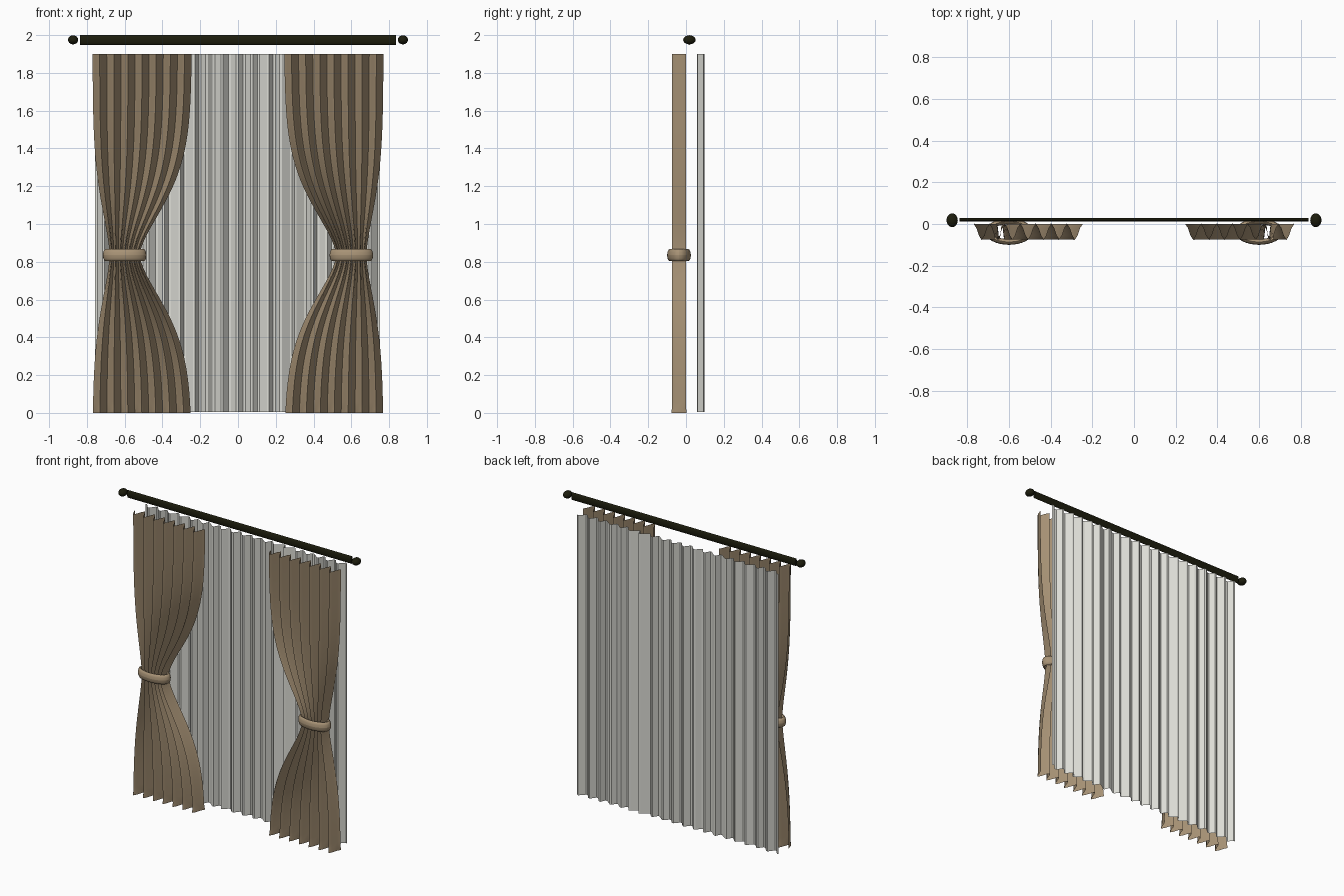
import bpy, math, random
from mathutils import Matrix

cube = bpy.data.objects.get("Cube")
if cube:
    bpy.data.objects.remove(cube)
random.seed(4)


def material(name, rgb):
    m = bpy.data.materials.new(name)
    m.use_nodes = True
    m.diffuse_color = (*rgb, 1)
    m.node_tree.nodes["Principled BSDF"].inputs["Base Color"].default_value = (*rgb, 1)
    return m


brown = material("brown fabric", (0.39, 0.29, 0.18))
white = material("sheer white", (0.72, 0.72, 0.67))
black = material("dark metal", (0.012, 0.012, 0.004))


def sheet(name, rows, mat, smooth=None):
    """Cloth surface through rows of points."""
    n = len(rows[0])
    verts = [p for row in rows for p in row]
    faces = [(r * n + i, r * n + i + 1, (r + 1) * n + i + 1, (r + 1) * n + i)
             for r in range(len(rows) - 1) for i in range(n - 1)]
    mesh = bpy.data.meshes.new(name)
    mesh.from_pydata(verts, [], faces)
    mesh.materials.append(mat)
    ob = bpy.data.objects.new(name, mesh)
    bpy.context.collection.objects.link(ob)
    if smooth:
        finish(ob, None, smooth)
    return ob


def finish(ob, mat, angle=40):
    if mat:
        ob.data.materials.append(mat)
    bpy.ops.object.select_all(action="DESELECT")
    ob.select_set(True)
    bpy.context.view_layer.objects.active = ob
    bpy.ops.object.shade_smooth_by_angle(angle=math.radians(angle))


# Pleated drapes, gathered at the tieback
WAIST, PLEATS, STEPS = 0.835, 7, 6
levels = [0, 0.012, 0.02] + [0.02 + 1.88 * i / 48 for i in range(1, 49)]


def drape(name, side):
    rows = []
    for z in levels:
        pinch = math.exp(-(abs(z - WAIST) / 0.36) ** 1.6)
        inner = 0.245 + 0.275 * pinch
        outer = 0.77 - 0.09 * pinch
        flare = 1.1 if z < 0.015 else 1
        row = []
        for i in range(PLEATS * STEPS + 1):
            t = i / (PLEATS * STEPS)
            wave = math.cos(math.tau * t * PLEATS)
            x = inner + (outer - inner) * t
            row.append((side * x, -0.037 + 0.037 * flare * wave, z))
        rows.append(row)
    return sheet(name, rows, brown, 35)


# Tieback: a soft oval ring around each waist
def tieback(name, side):
    rows = []
    for i in range(33):
        a = math.tau * i / 32
        row = []
        for j in range(13):
            b = math.tau * j / 12
            out = 0.014 * math.cos(b)
            row.append((side * 0.6 + (0.101 + out) * math.cos(a),
                        -0.037 + (0.049 + out) * math.sin(a),
                        WAIST + 0.032 * math.sin(b)))
        rows.append(row)
    sheet(name, rows, brown, 60)


# Finial knobs at the rod ends
def finial(name, side):
    bpy.ops.mesh.primitive_uv_sphere_add(segments=20, ring_count=12, radius=1)
    ob = bpy.context.object
    ob.name = name
    ob.data.transform(Matrix.Translation((side * 0.873, 0.018, 1.975))
                      @ Matrix.Diagonal((0.027, 0.033, 0.024, 1)))
    finish(ob, black, 60)


for label, side in (("left", 1), ("right", -1)):
    drape(label + "_drape", side)
    tieback(label + "_tieback", side)
    finial(label + "_finial", side)

# Sheer curtain with slightly uneven sharp folds
FOLDS = 19
line = []
for i in range(FOLDS * 2 + 1):
    x = -0.75 + 1.495 * i / (FOLDS * 2)
    jitter = 0 if i in (0, FOLDS * 2) else random.uniform(-0.008, 0.008)
    y = 0.094 if i % 2 == 0 else 0.062
    for dx in (-0.006, 0.006):
        line.append((x + jitter + dx, y + random.uniform(-0.003, 0.003)))
sheet("sheer_curtain", [[(x, y, z) for x, y in line] for z in (0.005, 1.9)], white)

# Flattened curtain rod
bpy.ops.mesh.primitive_cylinder_add(vertices=16, radius=1, depth=1)
rod = bpy.context.object
rod.name = "curtain_rod"
rod.data.transform(Matrix.Translation((0, 0.02, 1.974))
                   @ Matrix.Diagonal((1.675, 0.009, 0.026, 1))
                   @ Matrix.Rotation(math.pi / 2, 4, "Y"))
finish(rod, black)
